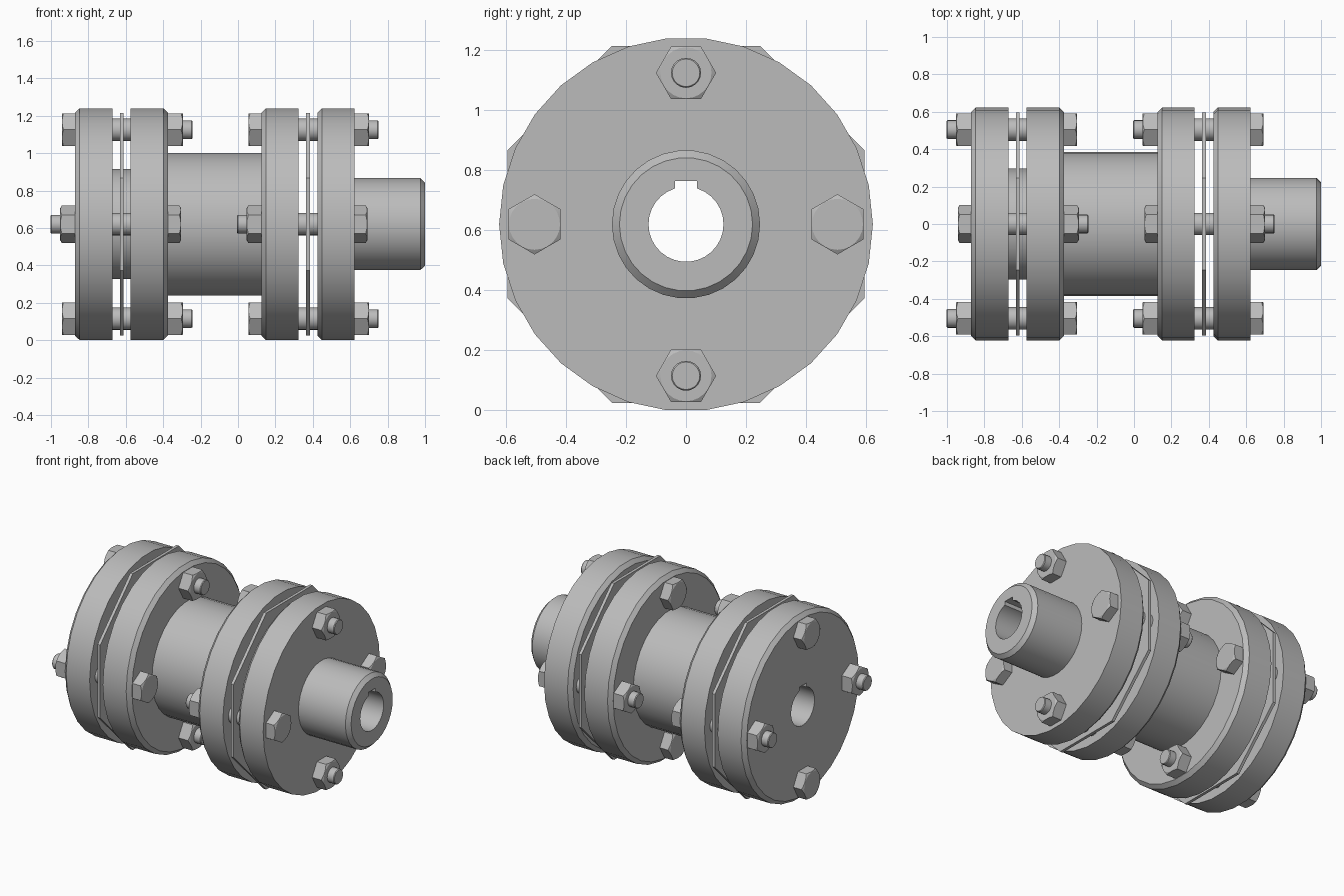
import bpy, bmesh
from math import pi, cos, sin, radians
from mathutils import Matrix

old = bpy.data.objects.get("Cube")
if old:
    bpy.data.objects.remove(old, do_unlink=True)

AXIS_Z = 0.62       # height of the shaft axis
BOLT_R = 0.505      # bolt circle radius
RIM = 0.623         # flange radius

steel = bpy.data.materials.new("steel_grey")
steel.use_nodes = True
steel.diffuse_color = (0.5, 0.5, 0.5, 1)
steel.node_tree.nodes["Principled BSDF"].inputs["Base Color"].default_value = (0.5, 0.5, 0.5, 1)


def finish(name, bm, matrix=None):
    """Turn a bmesh built along the x axis into a shaded steel object."""
    bmesh.ops.remove_doubles(bm, verts=bm.verts, dist=1e-5)
    bmesh.ops.recalc_face_normals(bm, faces=bm.faces)
    if matrix:
        bm.transform(matrix)
    bm.transform(Matrix.Translation((0, 0, AXIS_Z)))
    mesh = bpy.data.meshes.new(name)
    bm.to_mesh(mesh)
    bm.free()
    mesh.materials.append(steel)
    obj = bpy.data.objects.new(name, mesh)
    bpy.context.collection.objects.link(obj)
    return obj


def smooth(obj):
    bpy.ops.object.select_all(action="DESELECT")
    obj.select_set(True)
    bpy.context.view_layer.objects.active = obj
    bpy.ops.object.shade_smooth_by_angle(angle=radians(30))


def loft(bm, rings, closed):
    """Skin rings of (x, y, z); join the ends or cap them."""
    rows = [[bm.verts.new(p) for p in ring] for ring in rings]
    pairs = list(zip(rows, rows[1:]))
    if closed:
        pairs.append((rows[-1], rows[0]))
    else:
        bm.faces.new(rows[0])
        bm.faces.new(rows[-1])
    n = len(rows[0])
    for a, b in pairs:
        for i in range(n):
            j = (i + 1) % n
            bm.faces.new((a[i], a[j], b[j], b[i]))


def circle(x, r, n, start=0.0):
    return [(x, r * cos(start + 2 * pi * i / n), r * sin(start + 2 * pi * i / n)) for i in range(n)]


def lathe(name, profile, n=30, closed=True, start=0.0, matrix=None):
    """Revolve (x, radius) points about the x axis."""
    bm = bmesh.new()
    loft(bm, [circle(x, r, n, start) for x, r in profile], closed)
    return finish(name, bm, matrix)


def flanged_hub(name, x, hub_r):
    """Chamfered flange with a hub towards +x and a keyed bore."""
    face, end = x + 0.2, x + 0.578 - 0.2 + 0.198
    obj = lathe(name, [(x, 0.125), (x, RIM - 0.025), (x + 0.025, RIM), (face, RIM),
                       (face, hub_r), (end - 0.025, hub_r), (end, hub_r - 0.025), (end, 0.125)])
    # keyway slot
    bm = bmesh.new()
    bmesh.ops.create_cube(bm, size=1, matrix=Matrix.Translation((x + 0.3, 0, 0.095))
                          @ Matrix.Diagonal((1.2, 0.075, 0.1, 1)))
    cutter = finish("keyway_cutter", bm)
    cutter.hide_render = True
    mod = obj.modifiers.new("keyway", "BOOLEAN")
    mod.operation, mod.solver, mod.object = "DIFFERENCE", "EXACT", cutter
    bpy.ops.object.select_all(action="DESELECT")
    bpy.context.view_layer.objects.active = obj
    obj.select_set(True)
    bpy.ops.object.modifier_apply(modifier=mod.name)
    bpy.data.objects.remove(cutter, do_unlink=True)
    smooth(obj)


def hexagon(name, base, top, matrix):
    """Hexagonal head or nut, corners chamfered on the outer end."""
    flat, land, n = 0.087, 0.085, 24
    side = 1 if top > base else -1
    low, mid, cap = [], [], []
    for i in range(n):
        a = 2 * pi * i / n
        r = flat / cos((a % (pi / 3)) - pi / 6)
        c, s = cos(a), sin(a)
        low.append((base, r * c, r * s))
        mid.append((top - side * (r - land) * 0.6, r * c, r * s))
        cap.append((top, land * c, land * s))
    bm = bmesh.new()
    loft(bm, [low, mid, cap], False)
    smooth(finish(name, bm, matrix))


def bolt(label, left, right, direction, turn):
    """Bolt through two flanges; direction +1 puts the nut on the right."""
    matrix = Matrix.Rotation(turn, 4, "X") @ Matrix.Translation((0, 0, BOLT_R))
    head, nut = (left, right) if direction > 0 else (right, left)
    hexagon(label + "_head", head, head - direction * 0.07, matrix)
    hexagon(label + "_nut", nut, nut + direction * 0.079, matrix)
    tip = nut + direction * 0.13
    smooth(lathe(label + "_shank", [(head, 0.05), (tip - direction * 0.005, 0.05), (tip, 0.046)],
                 20, False, 0, matrix))
    smooth(lathe(label + "_sleeve", [(left + 0.19, 0.06), (right - 0.19, 0.06)], 20, False, 0, matrix))


# Flanged hubs at both ends
flanged_hub("left_hub", -0.872, 0.296)
flanged_hub("right_hub", 0.424, 0.247)

# Hollow spacer with a flange at each end
smooth(lathe("spacer", [(-0.574, 0.31), (-0.574, RIM), (-0.399, RIM), (-0.374, RIM - 0.025),
                        (-0.374, 0.384), (0.125, 0.384), (0.125, RIM - 0.025), (0.15, RIM),
                        (0.323, RIM), (0.323, 0.31)]))

# Octagonal flexible plates and bolts in each joint
apothem = 0.595
for side, mid, left, right in (("left", -0.622, -0.872, -0.374), ("right", 0.374, 0.125, 0.622)):
    corner = apothem / cos(pi / 8)
    lathe(side + "_flex_plate", [(mid - 0.01, 0.4), (mid - 0.01, corner),
                                 (mid + 0.01, corner), (mid + 0.01, 0.4)], 8, True, pi / 8)
    for k, place in enumerate(("top", "front", "bottom", "back")):
        bolt(f"{side}_{place}_bolt", left, right, 1 if k % 2 == 0 else -1, k * pi / 2)
